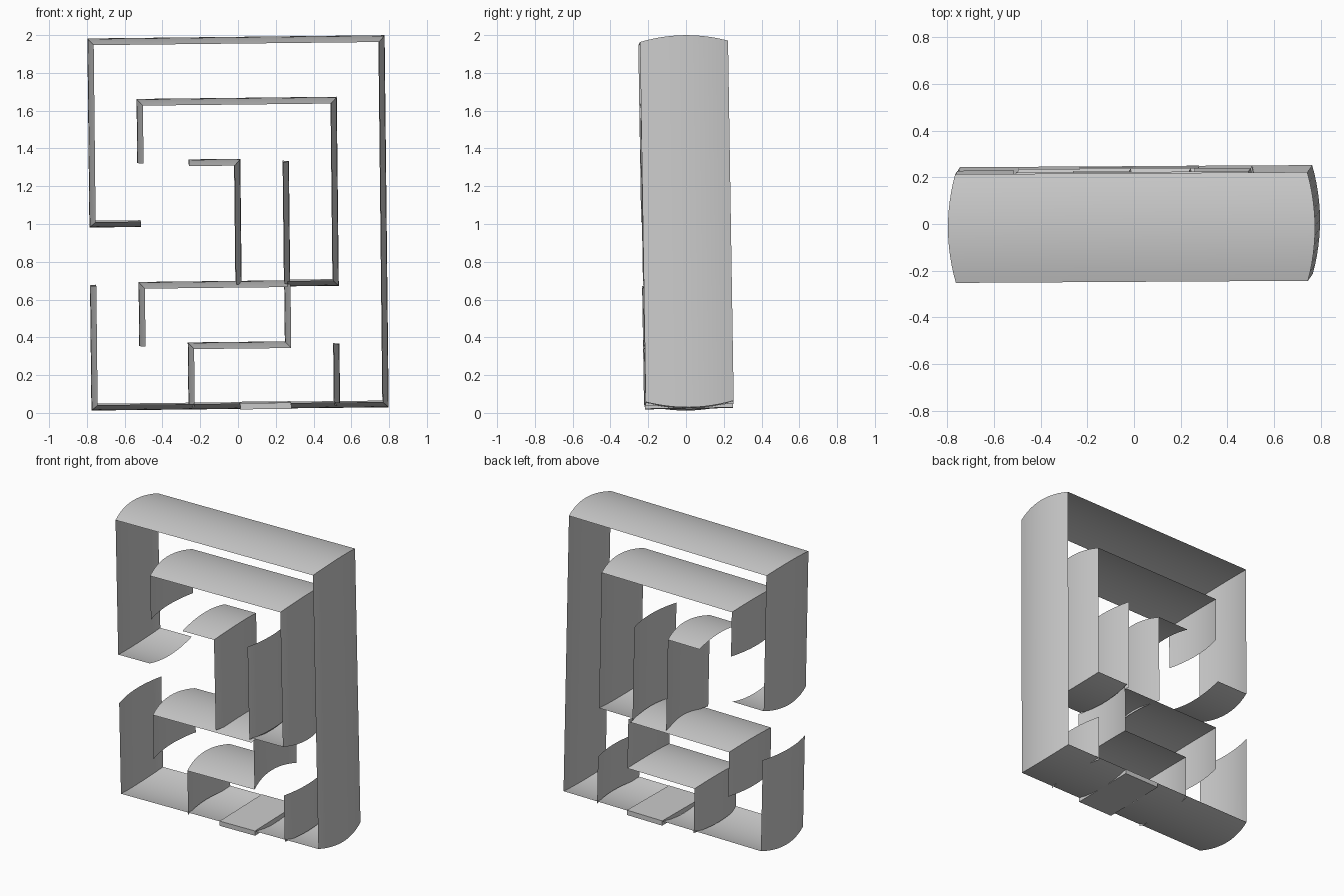
import bpy
import math
from mathutils import Vector, Euler

cube = bpy.data.objects.get("Cube")
if cube:
    bpy.data.objects.remove(cube, do_unlink=True)

STEP_X, STEP_Z, MID_Z = 0.257, 0.323, 1.006   # maze grid
HALF_DEPTH, BULGE, SEGMENTS = 0.233, 0.032, 12
TILT = Euler((0.0157, -0.011, 0.006)).to_matrix()   # slight lean of the whole maze

grey = bpy.data.materials.new("plain_grey")
grey.use_nodes = True
colour = (0.6, 0.6, 0.6, 1)
grey.diffuse_color = colour
grey.node_tree.nodes["Principled BSDF"].inputs["Base Color"].default_value = colour


def place(x, y, z):
    return TILT @ Vector((x, y, z)) + Vector((0, 0, MID_Z))


def make_object(name, verts, faces):
    mesh = bpy.data.meshes.new(name)
    mesh.from_pydata(verts, [], faces)
    mesh.materials.append(grey)
    obj = bpy.data.objects.new(name, mesh)
    bpy.context.collection.objects.link(obj)
    bpy.ops.object.select_all(action="DESELECT")
    obj.select_set(True)
    bpy.context.view_layer.objects.active = obj
    bpy.ops.object.shade_smooth_by_angle(angle=math.radians(30))
    return obj


def wall(name, cells):
    """Curved sheet along a grid path, bulging to the left of the path, with mitred corners."""
    path = [Vector((i * STEP_X, (j - 3) * STEP_Z)) for i, j in cells]
    normals = []
    for a, b in zip(path, path[1:]):
        d = (b - a).normalized()
        normals.append(Vector((-d.y, d.x)))
    mitres = [normals[0]] + [m + n for m, n in zip(normals, normals[1:])] + [normals[-1]]
    verts, faces = [], []
    row = SEGMENTS + 1
    for p, m in zip(path, mitres):
        for k in range(row):
            t = 2 * k / SEGMENTS - 1
            q = p + m * BULGE * (0.5 - t * t)
            verts.append(place(q.x, t * HALF_DEPTH, q.y))
    for s in range(len(path) - 1):
        for k in range(SEGMENTS):
            a = s * row + k
            faces.append((a, a + 1, a + row + 1, a + row))
    return make_object(name, verts, faces)


# Maze walls as (column, row) paths
wall("outer_wall", [(-2, 3), (-3, 3), (-3, 6), (3, 6), (3, 0), (1.05, 0)])
wall("lower_corner_wall", [(0, 0), (-3, 0), (-3, 2)])
wall("inner_ring_wall", [(-2, 4), (-2, 5), (2, 5), (2, 2), (1, 2)])
wall("middle_shelf_wall", [(-2, 1), (-2, 2), (1, 2)])
wall("stepped_wall", [(-1, 0), (-1, 1), (1, 1), (1, 2)])
wall("hook_wall", [(-1, 4), (0, 4), (0, 2)])
wall("tall_divider", [(1, 4), (1, 2)])
wall("short_divider", [(2, 1), (2, 0)])

# Flat threshold slab closing the gap in the base
bottom, top = 0.022 - MID_Z, 0.055 - MID_Z
corners = [place(x, y, z) for z in (bottom, top)
           for x, y in ((0, -HALF_DEPTH), (0.27, -HALF_DEPTH), (0.27, HALF_DEPTH), (0, HALF_DEPTH))]
sides = [(k, (k + 1) % 4, (k + 1) % 4 + 4, k + 4) for k in range(4)]
make_object("threshold", corners, [(3, 2, 1, 0), (4, 5, 6, 7)] + sides)
